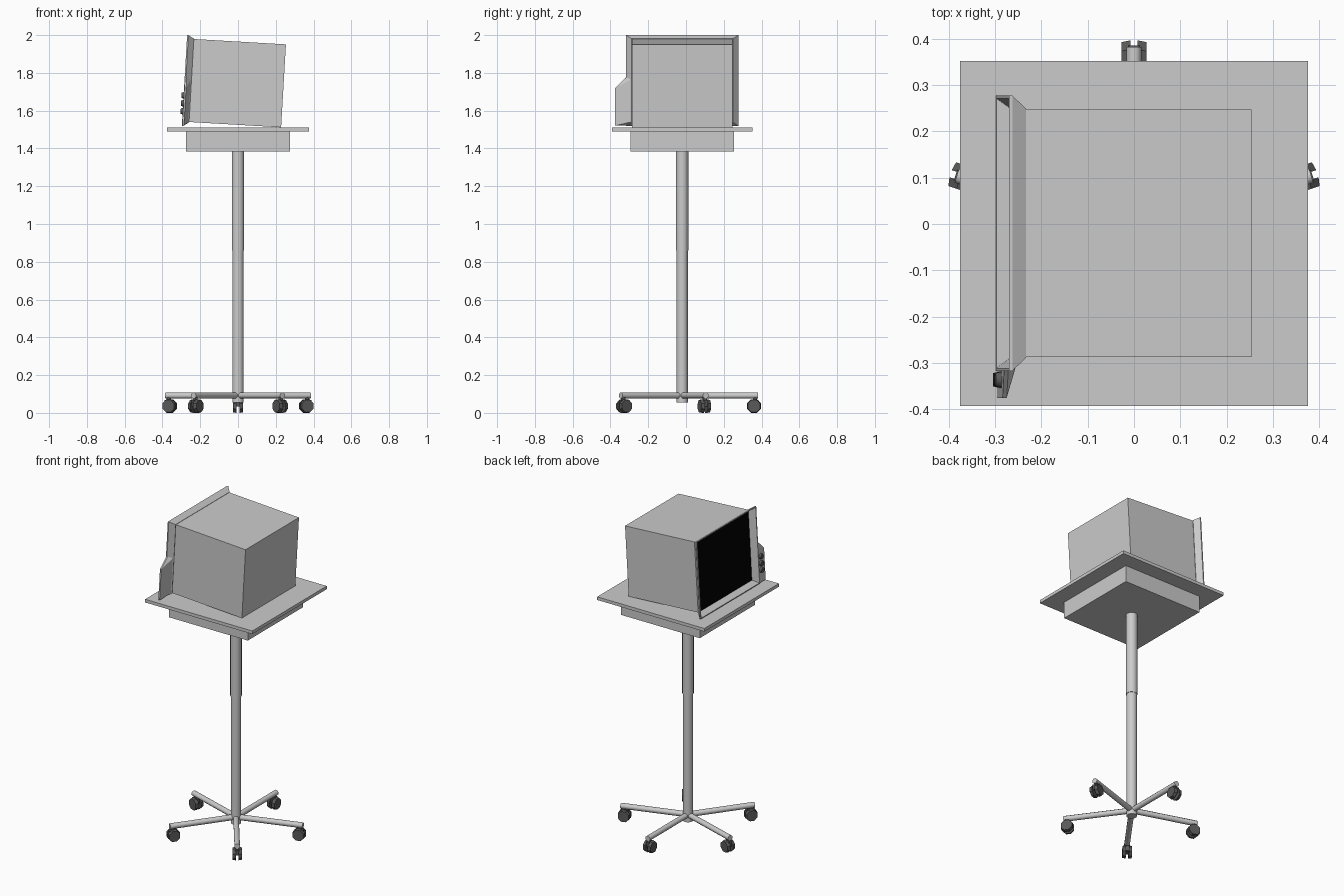
import bpy, bmesh, math
from mathutils import Matrix, Vector

if "Cube" in bpy.data.objects:
    bpy.data.objects.remove(bpy.data.objects["Cube"])

CY = -0.02                                   # centre line of the stand
TILT_POS, TILT = Vector((-0.259, 0, 1.54)), 0.058


def material(name, rgb):
    m = bpy.data.materials.new(name)
    m.diffuse_color = (*rgb, 1)
    m.use_nodes = True
    m.node_tree.nodes["Principled BSDF"].inputs["Base Color"].default_value = m.diffuse_color
    return m


DARK = material("dark_grey", (0.1, 0.1, 0.1))
BLACK = material("black", (0, 0, 0))
TILT_M = Matrix.Translation(TILT_POS) @ Matrix.Rotation(TILT, 4, 'Y')


def finish(name, bm, mat=None, matrix=None, smooth=False):
    bmesh.ops.recalc_face_normals(bm, faces=bm.faces)
    me = bpy.data.meshes.new(name)
    bm.to_mesh(me)
    bm.free()
    ob = bpy.data.objects.new(name, me)
    bpy.context.collection.objects.link(ob)
    if matrix:
        ob.matrix_world = matrix
    if mat:
        me.materials.append(mat)
    if smooth:
        bpy.ops.object.select_all(action='DESELECT')
        ob.select_set(True)
        bpy.context.view_layer.objects.active = ob
        bpy.ops.object.shade_smooth_by_angle(angle=math.radians(50))
    return ob


def box(name, lo, hi, mat=None, matrix=None):
    bm = bmesh.new()
    lo, hi = Vector(lo), Vector(hi)
    s = hi - lo
    bmesh.ops.create_cube(bm, size=1, matrix=Matrix.Translation((lo + hi) / 2) @ Matrix.Diagonal((*s, 1)))
    return finish(name, bm, mat, matrix)


def rod(name, a, b, r1, r2, sides, mat=None, matrix=None, smooth=True):
    bm = bmesh.new()
    a, b = Vector(a), Vector(b)
    rot = (b - a).to_track_quat('Z', 'Y').to_matrix().to_4x4()
    bmesh.ops.create_cone(bm, cap_ends=True, segments=sides, radius1=r1, radius2=r2,
                          depth=(b - a).length,
                          matrix=Matrix.Translation((a + b) / 2) @ rot @ Matrix.Rotation(math.pi / sides, 4, 'Z'))
    return finish(name, bm, mat, matrix, smooth)


# Table top, box below it and pole
box("table_top", (-0.375, -0.393, 1.49), (0.375, 0.352, 1.51))
box("under_box", (-0.275, CY - 0.275, 1.385), (0.275, CY + 0.275, 1.49))
rod("pole_lower", (0, CY, 0.055), (0, CY, 0.88), 0.030, 0.030, 16)
rod("pole_upper", (0, CY, 0.86), (0, CY, 1.385), 0.033, 0.033, 16)

# Five legs, each with a twin-wheel caster
for i in range(5):
    m = Matrix.Translation((0, CY, 0)) @ Matrix.Rotation(math.radians(90 + 72 * i), 4, 'Z')
    rod(f"leg_{i}", (0, 0, 0.092), (0.402, 0, 0.092), 0.017, 0.017, 8, None, m)
    rod(f"caster_stem_{i}", (0.385, 0, 0.04), (0.385, 0, 0.085), 0.012, 0.012, 8, DARK, m)
    box(f"caster_hood_{i}", (0.36, -0.012, 0.035), (0.405, 0.012, 0.068), DARK, m)
    for side in (-1, 1):
        rod(f"caster_wheel_{i}_{side}", (0.38, side * 0.008, 0.036), (0.38, side * 0.027, 0.036),
            0.039, 0.035, 8, DARK, m, False)

# Tilted monitor case and its screen (local x points away from the viewer)
Y0, Y1, H, D = -0.287, 0.247, 0.44, 0.037
box("monitor_case", (0, Y0, 0), (0.488, Y1, H), None, TILT_M)
box("screen", (-0.003, Y0 + 0.002, 0.002), (0.002, Y1 - 0.002, H - 0.002), BLACK, TILT_M)

# Flared bezel: loops from the case edge out to the rim and back inside
bm = bmesh.new()


def loop(x, y0, y1, z0, z1):
    return [bm.verts.new(c) for c in ((x, y0, z0), (x, y1, z0), (x, y1, z1), (x, y0, z1))]


loops = [loop(0, Y0 - 0.002, Y1 + 0.002, -0.002, H + 0.002),
         loop(-D + 0.007, Y0 - 0.03, Y1 + 0.03, -0.023, H + 0.019),
         loop(-D, Y0 - 0.03, Y1 + 0.03, -0.023, H + 0.019),
         loop(-D, Y0 - 0.024, Y1 + 0.024, -0.018, H + 0.014),
         loop(-0.002, Y0 + 0.002, Y1 - 0.002, 0.002, H - 0.002)]
for a, b in zip(loops, loops[1:] + loops[:1]):
    for k in range(4):
        n = (k + 1) % 4
        bm.faces.new((a[k], a[n], b[n], b[k]))
finish("bezel", bm, None, TILT_M)

# Control panel flaring out beside the lower bezel
bm = bmesh.new()
outline = [(-0.316, 0.236), (-0.375, 0.178), (-0.375, -0.021), (-0.316, -0.021)]
for y, z in outline:
    for x in (-D + 0.002, -D + 0.011):
        bm.verts.new((x, y, z))
for z in (0.225, 0.0):
    bm.verts.new((-0.004, Y0 - 0.004, z))
bmesh.ops.convex_hull(bm, input=bm.verts)
bmesh.ops.dissolve_limit(bm, angle_limit=0.02, verts=bm.verts, edges=bm.edges)
finish("control_panel", bm, None, TILT_M)

# Knobs on the panel
for k in range(3):
    z = 0.055 + 0.042 * k
    rod(f"knob_{k}", (-D + 0.002, -0.336, z), (-D - 0.011, -0.336, z), 0.018, 0.015, 12, DARK, TILT_M)
